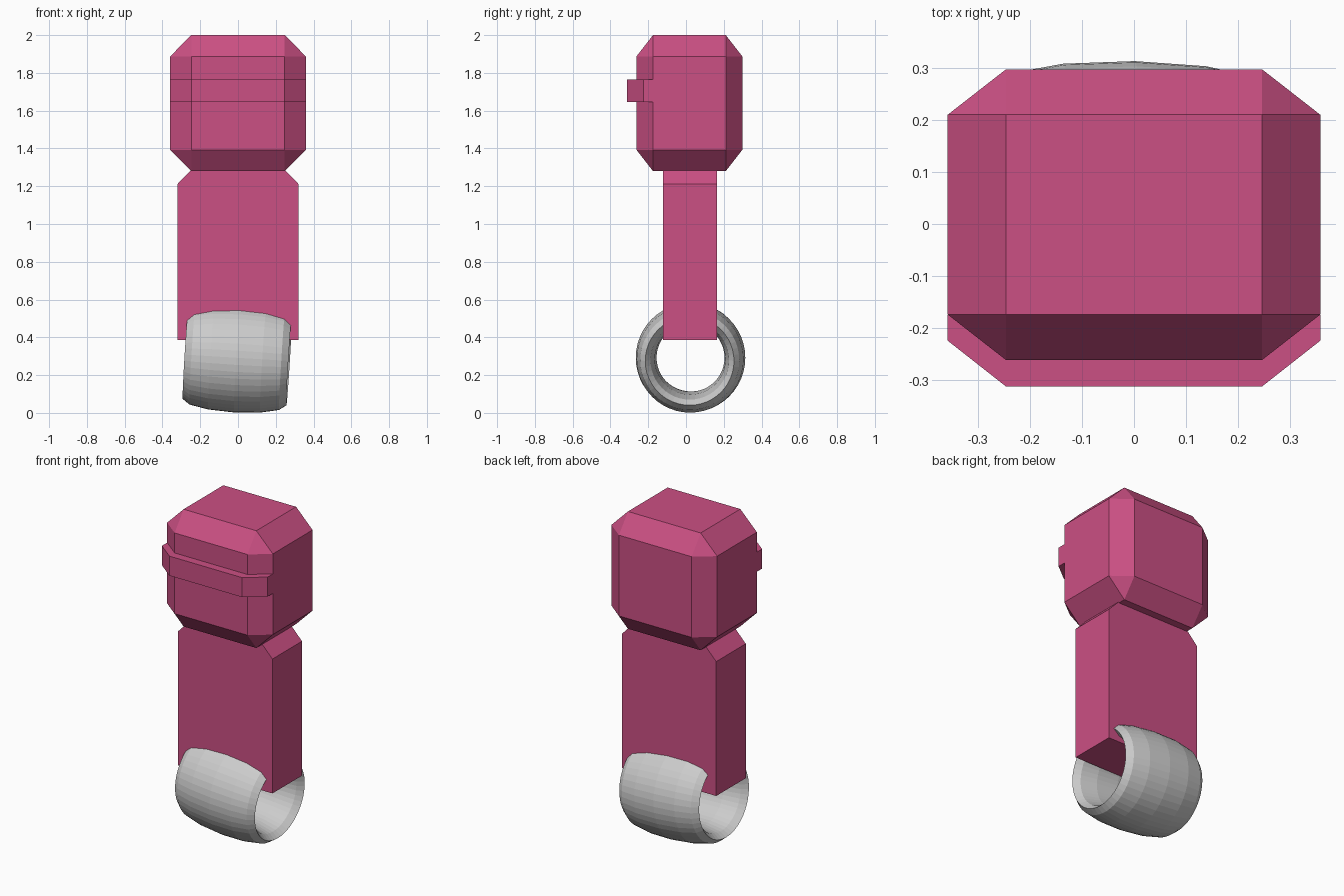
import bpy, bmesh
from math import radians
from mathutils import Matrix

if "Cube" in bpy.data.objects:
    bpy.data.objects.remove(bpy.data.objects["Cube"])

pink = bpy.data.materials.new("pink")
pink.diffuse_color = (0.60, 0.08, 0.23, 1)
pink.use_nodes = True
pink.node_tree.nodes["Principled BSDF"].inputs["Base Color"].default_value = pink.diffuse_color


def finish(name, bm, mat=None):
    bmesh.ops.recalc_face_normals(bm, faces=bm.faces)
    mesh = bpy.data.meshes.new(name)
    bm.to_mesh(mesh)
    bm.free()
    ob = bpy.data.objects.new(name, mesh)
    bpy.context.collection.objects.link(ob)
    if mat:
        mesh.materials.append(mat)
    return ob


def prism(name, half, to_start, depth, mat):
    """Extrude a half outline mirrored in x."""
    outline = half + [(-x, v) for x, v in reversed(half)]
    bm = bmesh.new()
    face = bm.faces.new([bm.verts.new(to_start(x, v)) for x, v in outline])
    ext = bmesh.ops.extrude_face_region(bm, geom=[face])
    verts = [g for g in ext["geom"] if isinstance(g, bmesh.types.BMVert)]
    bmesh.ops.translate(bm, verts=verts, vec=depth)
    return finish(name, bm, mat)


# Head: cube with single-step bevels, then stretched
bm = bmesh.new()
bmesh.ops.create_cube(bm, size=1)
bmesh.ops.bevel(bm, geom=bm.edges[:], offset=0.156, offset_type='OFFSET',
                segments=1, profile=0.5, affect='EDGES')
bmesh.ops.scale(bm, verts=bm.verts, vec=(0.718, 0.56, 0.72))
bmesh.ops.translate(bm, verts=bm.verts, vec=(0, 0.018, 1.64))
finish("head", bm, pink)

# Raised visor band following the front of the head
prism("visor_band", [(0.359, -0.175), (0.359, -0.225), (0.247, -0.313)],
      lambda x, y: (x, y, 1.645), (0, 0, 0.12), pink)

# Body slab with sloped shoulders
prism("body", [(0.32, 0.387), (0.32, 1.212), (0.245, 1.29)],
      lambda x, z: (x, -0.123, z), (0, 0.287, 0), pink)

# Barrel ring around the foot of the body, slightly tilted
bpy.ops.mesh.primitive_torus_add(major_segments=48, minor_segments=12,
                                 major_radius=0.235, minor_radius=0.055)
ring = bpy.context.object
ring.name = "foot_ring"
ring.data.transform(Matrix.Translation((-0.004, 0.024, 0.292))
                    @ Matrix.Rotation(radians(-1), 4, 'Z')
                    @ Matrix.Rotation(radians(3.5), 4, 'Y')
                    @ Matrix.Rotation(radians(90), 4, 'Y')
                    @ Matrix.Diagonal((1, 1, 0.275 / 0.055, 1)))
